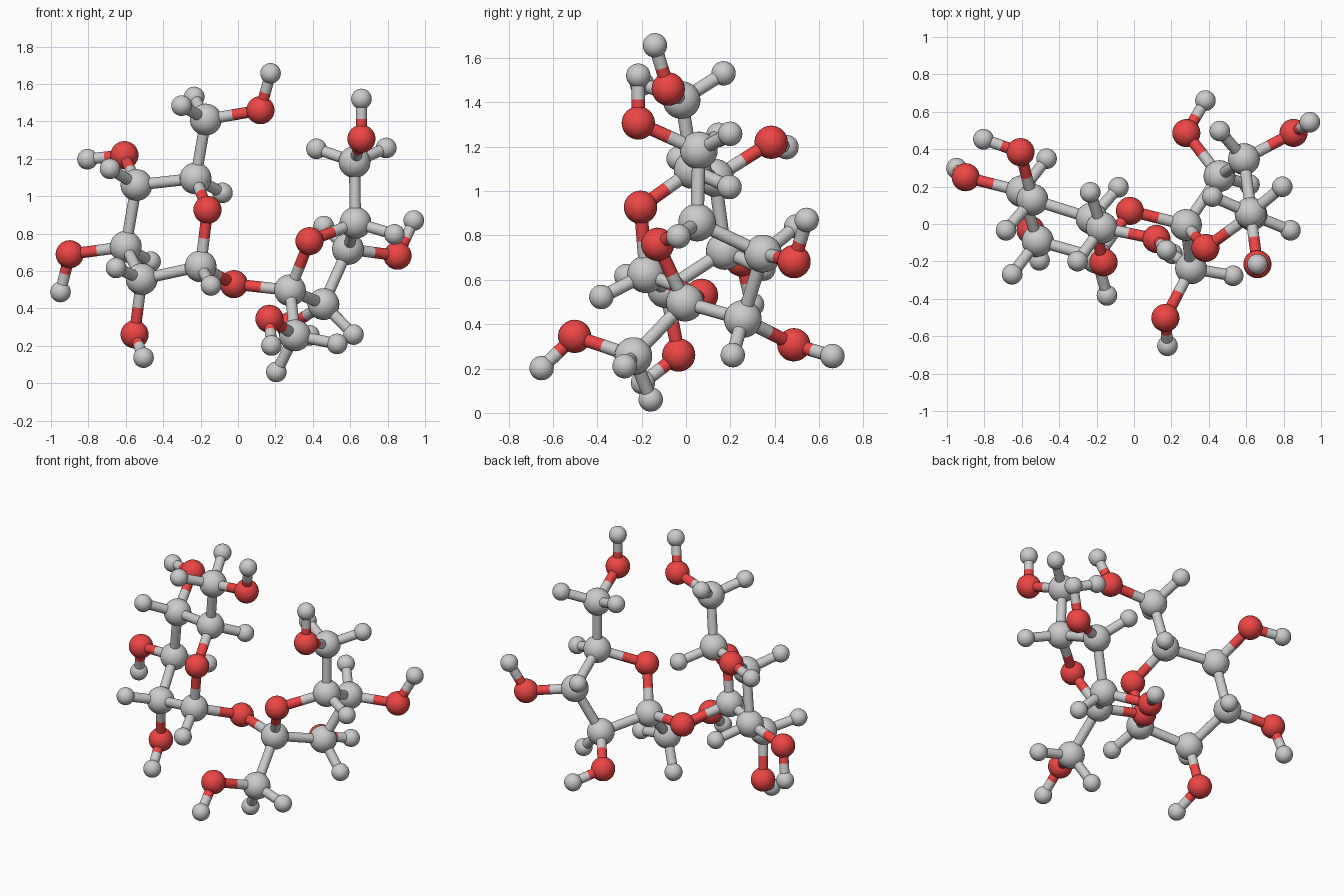
import bpy, bmesh, math
from mathutils import Vector as V

if "Cube" in bpy.data.objects:
    bpy.data.objects.remove(bpy.data.objects["Cube"])

red = bpy.data.materials.new("red")
red.diffuse_color = (0.85, 0.06, 0.06, 1)
red.use_nodes = True
red.node_tree.nodes["Principled BSDF"].inputs["Base Color"].default_value = red.diffuse_color

# ring and side carbons: s = six-sided ring, f = five-sided ring
carbons = dict(
    s1=(-.20, -.18, .625), s2=(-.515, -.09, .557), s3=(-.60, .175, .73),
    s4=(-.543, .13, 1.06), s5=(-.227, .03, 1.095), s6=(-.172, -.02, 1.41),
    f1=(.305, -.237, .256), f2=(.278, -.005, .497), f3=(.457, .256, .423),
    f4=(.588, .347, .718), f5=(.628, .05, .858), f6=(.623, .058, 1.183))

# oxygen: position, bonded carbons
oxygens = dict(
    bridge=((-.022, .07, .53), "s1 f2"),
    s_ring=((-.163, -.205, .927), "s1 s5"), f_ring=((.382, -.128, .76), "f2 f5"),
    s2=((-.553, -.033, .261), "s2"), s3=((-.90, .25, .69), "s3"),
    s4=((-.607, .384, 1.22), "s4"), s6=((.12, -.08, 1.46), "s6"),
    f1=((.168, -.502, .345), "f1"), f3=((.28, .486, .307), "f3"),
    f4=((.853, .487, .682), "f4"), f6=((.66, -.215, 1.307), "f6"))

# hydrogen at the end of each hydroxyl arm
tips = dict(
    s2=(-.505, -.194, .137), s3=(-.949, .298, .488), s4=(-.805, .453, 1.198),
    s6=(.174, -.14, 1.657), f1=(.179, -.651, .202), f3=(.382, .66, .256),
    f4=(.94, .544, .87), f6=(.66, -.215, 1.52))

RADIUS = {"carbon": .085, "oxygen": .075, "hydrogen": .055}
ROD, CH = .03, .233


def make_mesh(name, build, mat):
    bm = bmesh.new()
    build(bm)
    for f in bm.faces:
        f.smooth = True
    me = bpy.data.meshes.new(name)
    bm.to_mesh(me)
    bm.free()
    if mat:
        me.materials.append(mat)
    return me


def ball(r):
    return lambda bm: bmesh.ops.create_uvsphere(bm, u_segments=32, v_segments=16, radius=r)


def rod(bm):
    bmesh.ops.create_cone(bm, cap_ends=False, segments=20, radius1=ROD, radius2=ROD, depth=1)


ball_mesh, rod_mesh = {}, {}
for kind, r in RADIUS.items():
    mat = red if kind == "oxygen" else None
    ball_mesh[kind] = make_mesh(kind + "_ball", ball(r), mat)
    rod_mesh[kind] = make_mesh(kind + "_rod", rod, mat)


def place(name, mesh):
    ob = bpy.data.objects.new(name, mesh)
    bpy.context.collection.objects.link(ob)
    return ob


atoms, bonds = {}, []      # name -> (kind, position); pairs of names


def add(kind, key, pos, partners=()):
    name = kind + "_" + key
    atoms[name] = (kind, V(pos))
    bonds.extend((name, p) for p in partners)


for k, p in carbons.items():
    add("carbon", k, p)
for ring in "sf":
    for i in range(1, 6):
        bonds.append((f"carbon_{ring}{i}", f"carbon_{ring}{i + 1}"))
for k, (p, cs) in oxygens.items():
    add("oxygen", k, p, ["carbon_" + c for c in cs.split()])
for k, p in tips.items():
    add("hydrogen", "tip_" + k, p, ["oxygen_" + k])

# remaining hydrogens fill the free tetrahedral corners of each carbon
for k in carbons:
    c = "carbon_" + k
    at = atoms[c][1]
    near = [b if a == c else a for a, b in bonds if c in (a, b)]
    dirs = [(atoms[n][1] - at).normalized() for n in near]
    away = -sum(dirs, V()).normalized()
    if len(dirs) == 3:
        out = [away]
    elif len(dirs) == 2:
        side = dirs[0].cross(dirs[1]).normalized()
        h = math.radians(54)
        out = [away * math.cos(h) + side * math.sin(h) * s for s in (1, -1)]
    else:
        out = []
    for i, d in enumerate(out):
        add("hydrogen", f"{k}_{i}", at + d * CH, [c])

# balls
for name, (kind, p) in atoms.items():
    place(name, ball_mesh[kind]).location = p

# rods: each half takes the colour of its own atom
for a, b in bonds:
    for m, n in ((a, b), (b, a)):
        kind, p = atoms[m]
        half = (atoms[n][1] - p) / 2
        ob = place(f"rod_{m}_to_{n}", rod_mesh[kind])
        ob.location = p + half / 2
        ob.rotation_euler = half.to_track_quat("Z", "Y").to_euler()
        ob.scale = (1, 1, half.length)
